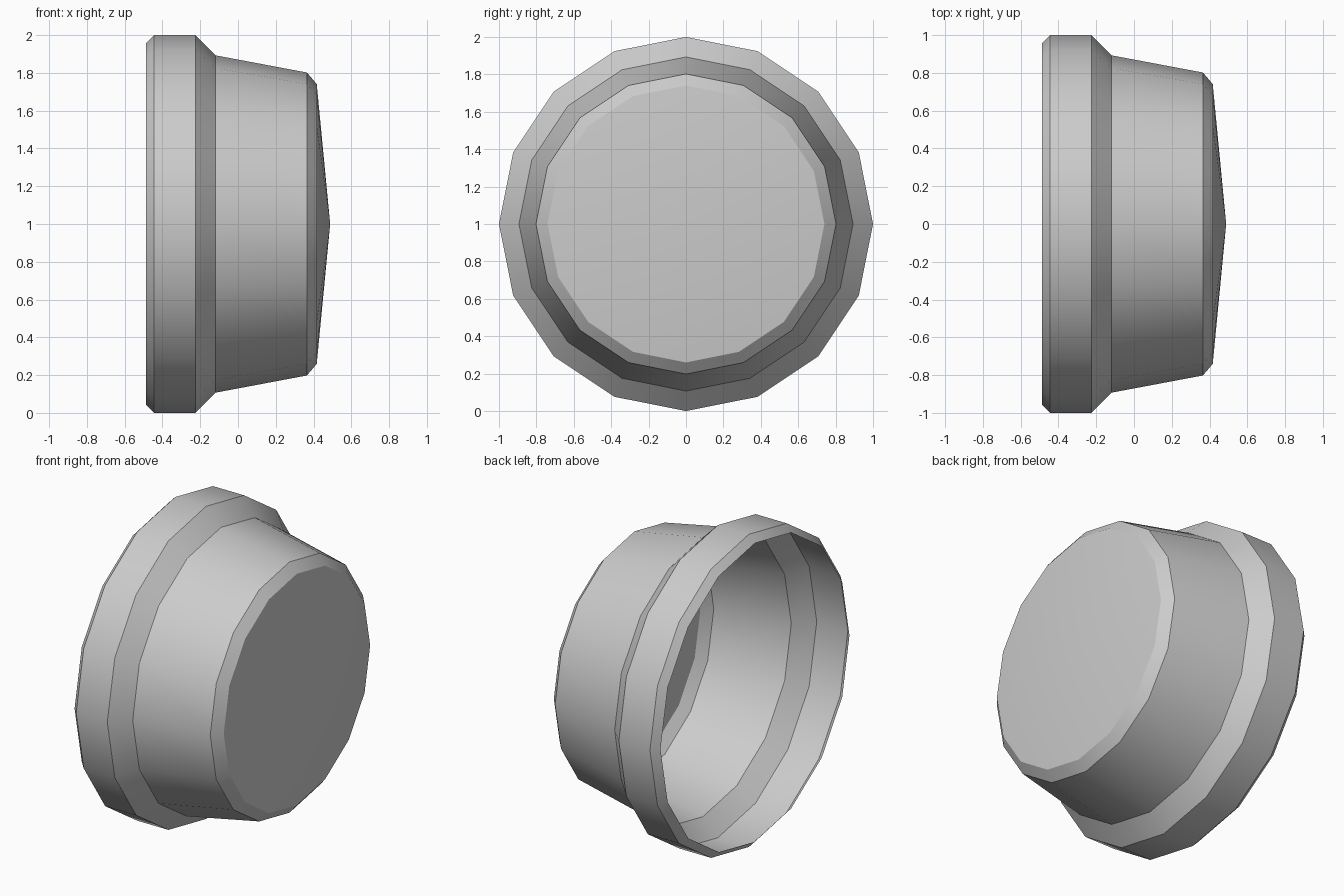
import bpy, bmesh, math

if "Cube" in bpy.data.objects:
    bpy.data.objects.remove(bpy.data.objects["Cube"])

SIDES = 16

# Profile of the hollow cap as (x, radius), from the open rim to the edge of the end face
PROFILE = [(-0.488, 0.955), (-0.445, 1.0), (-0.225, 1.0), (-0.12, 0.893),
           (0.365, 0.802), (0.417, 0.74)]
APEX_X = 0.488


def ring(bm, x, r):
    """Ring of vertices around the x axis, centred at z = 1."""
    step = 2 * math.pi / SIDES
    return [bm.verts.new((x, r * math.cos(i * step), 1 + r * math.sin(i * step)))
            for i in range(SIDES)]


# Stepped side wall, open at the back
bm = bmesh.new()
rings = [ring(bm, x, r) for x, r in PROFILE]
for a, b in zip(rings, rings[1:]):
    for i in range(SIDES):
        j = (i + 1) % SIDES
        bm.faces.new((a[i], a[j], b[j], b[i]))

# Shallow cone closing the front end
tip = bm.verts.new((APEX_X, 0, 1))
for i in range(SIDES):
    bm.faces.new((rings[-1][i], rings[-1][(i + 1) % SIDES], tip))

mesh = bpy.data.meshes.new("hollow_cap")
bm.to_mesh(mesh)
bm.free()
cap = bpy.data.objects.new("hollow_cap", mesh)
bpy.context.collection.objects.link(cap)

# Smooth around the axis, crisp at the profile steps
bpy.context.view_layer.objects.active = cap
cap.select_set(True)
bpy.ops.object.shade_smooth_by_angle(angle=math.radians(30))
